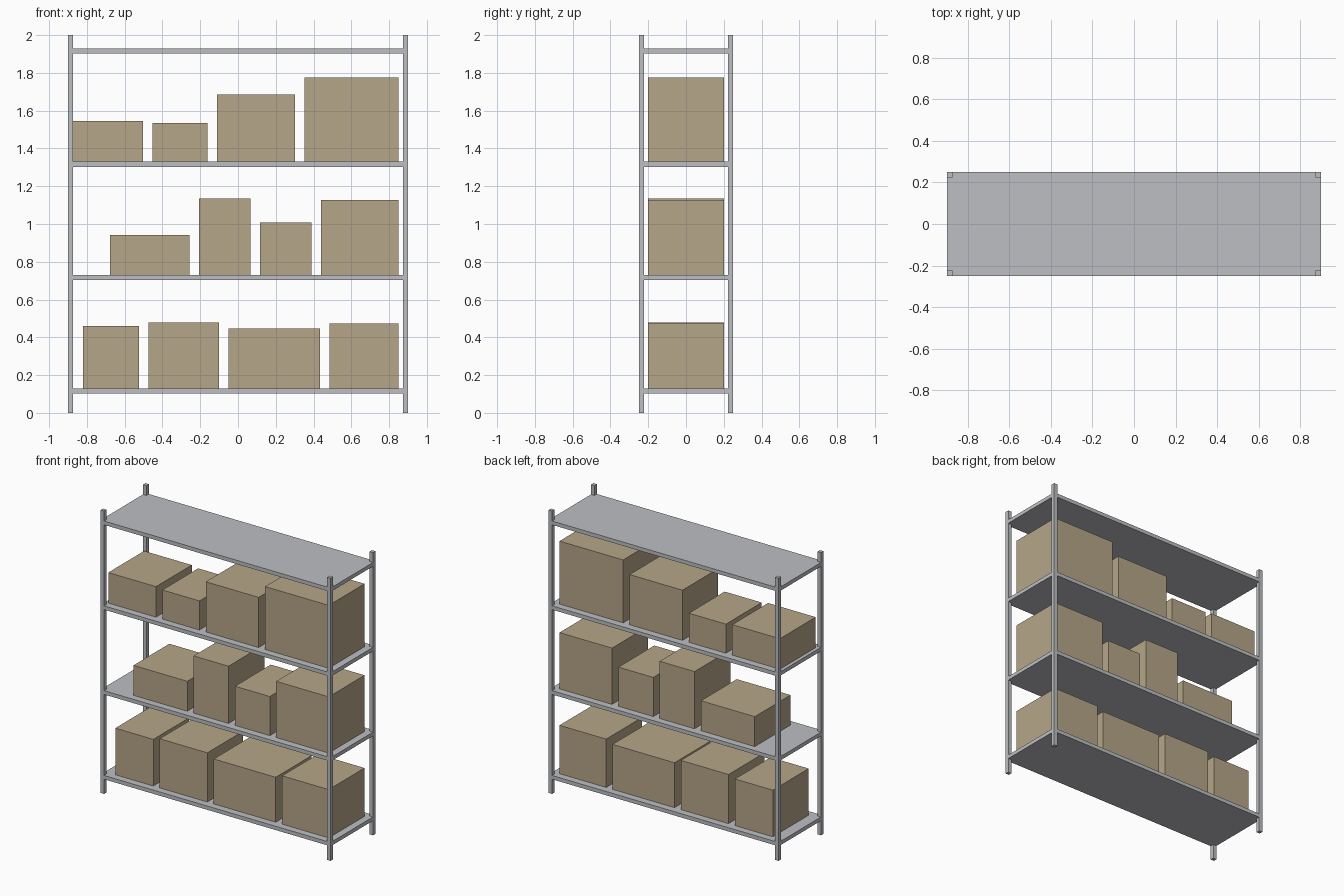
import bpy

default = bpy.data.objects.get("Cube")
if default:
    bpy.data.objects.remove(default, do_unlink=True)


def make_material(name, rgb):
    mat = bpy.data.materials.new(name)
    mat.use_nodes = True
    color = (*rgb, 1.0)
    mat.diffuse_color = color
    mat.node_tree.nodes["Principled BSDF"].inputs["Base Color"].default_value = color
    return mat


steel = make_material("grey steel", (0.51, 0.52, 0.54))
cardboard = make_material("tan cardboard", (0.47, 0.38, 0.25))


def box(name, x, y, z, mat):
    """Cuboid from (min, max) spans on each axis."""
    spans = (x, y, z)
    bpy.ops.mesh.primitive_cube_add(size=1, location=[(a + b) / 2 for a, b in spans])
    obj = bpy.context.object
    obj.name = name
    obj.scale = [b - a for a, b in spans]
    bpy.ops.object.transform_apply(location=False, rotation=False, scale=True)
    obj.data.materials.append(mat)
    return obj


HALF_W, HALF_D, HEIGHT = 0.9, 0.25, 2.0
THICK = 0.027
BOX_D = 0.2

# Corner posts
for sx, side in ((1, "left"), (-1, "right")):
    for sy, end in ((-1, "front"), (1, "back")):
        x = sorted((sx * HALF_W, sx * (HALF_W - THICK)))
        y = sorted((sy * HALF_D, sy * (HALF_D - THICK)))
        box(f"{end}_{side}_post", x, y, (0, HEIGHT), steel)

# Shelf boards
shelf_tops = (0.13, 0.73, 1.33, 1.93)
for i, top in enumerate(shelf_tops):
    box(f"shelf_{i + 1}", (-HALF_W, HALF_W), (-HALF_D, HALF_D), (top - THICK, top), steel)

# Cartons on each shelf: left edge, right edge, height
rows = (
    ((-0.82, -0.523, 0.33), (-0.473, -0.10, 0.348), (-0.05, 0.435, 0.318), (0.485, 0.85, 0.342)),
    ((-0.678, -0.257, 0.212), (-0.207, 0.066, 0.405), (0.116, 0.389, 0.277), (0.439, 0.85, 0.398)),
    ((-0.875, -0.502, 0.216), (-0.452, -0.162, 0.206), (-0.112, 0.302, 0.355), (0.352, 0.85, 0.445)),
)
for r, (base, row) in enumerate(zip(shelf_tops, rows)):
    for c, (x0, x1, h) in enumerate(row):
        box(f"carton_{r + 1}_{c + 1}", (x0, x1), (-BOX_D, BOX_D), (base, base + h), cardboard)
